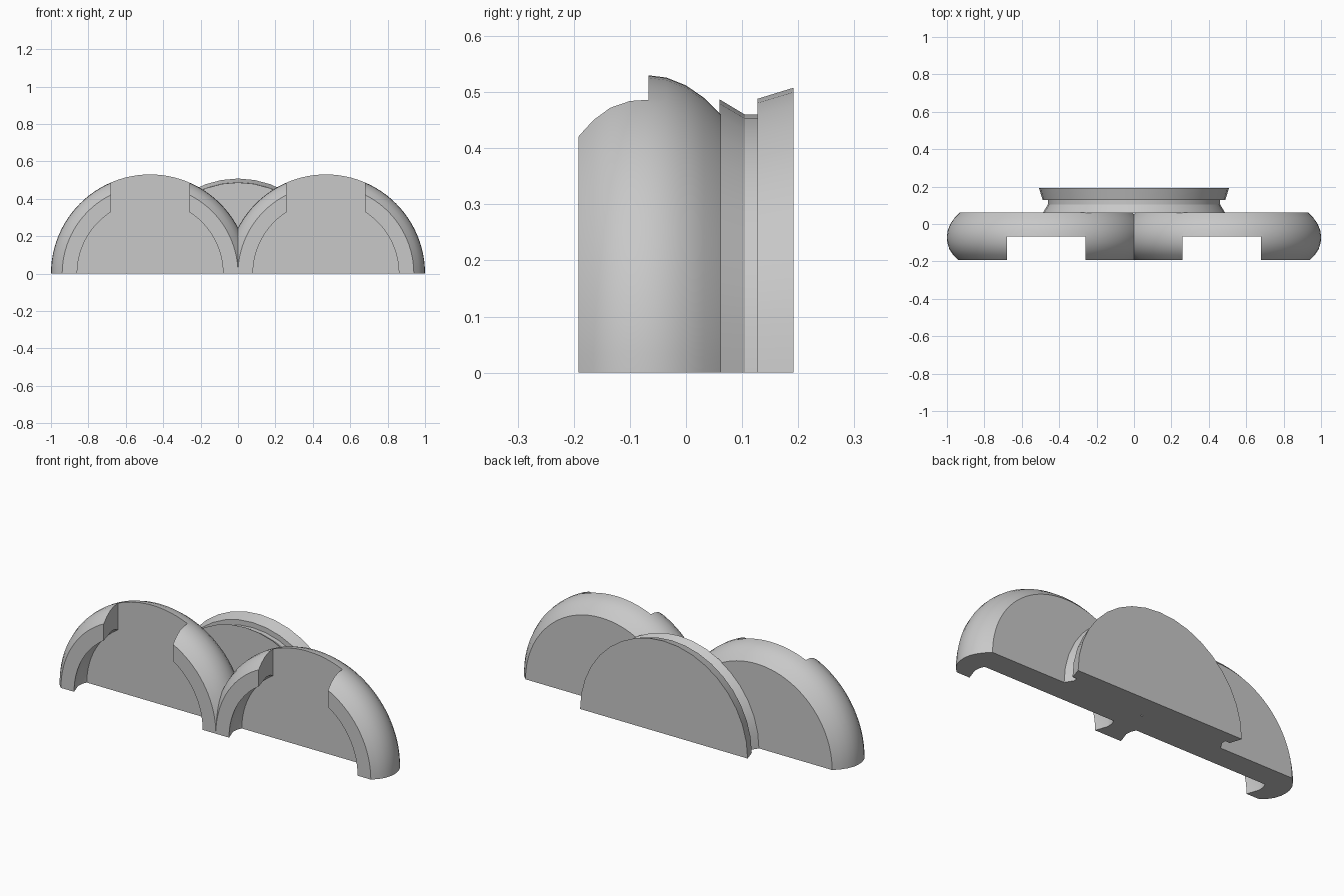
import bpy, bmesh, math

cube = bpy.data.objects.get("Cube")
if cube:
    bpy.data.objects.remove(cube, do_unlink=True)

# Single material
grey = bpy.data.materials.new("light_grey")
grey.use_nodes = True
colour = (0.58, 0.58, 0.58, 1)
grey.diffuse_color = colour
grey.node_tree.nodes["Principled BSDF"].inputs["Base Color"].default_value = colour


def add_object(name, bm):
    bmesh.ops.recalc_face_normals(bm, faces=bm.faces)
    mesh = bpy.data.meshes.new(name)
    bm.to_mesh(mesh)
    bm.free()
    mesh.materials.append(grey)
    obj = bpy.data.objects.new(name, mesh)
    bpy.context.collection.objects.link(obj)
    return obj


def half_turned(name, profile, centre_x, steps):
    """Spin a (radius, y) profile half a turn about the y axis, closed flat at z = 0."""
    bm = bmesh.new()
    verts = [bm.verts.new((centre_x + r, y, 0)) for r, y in profile]
    edges = [bm.edges.new(pair) for pair in zip(verts, verts[1:])]
    bmesh.ops.spin(bm, geom=verts + edges, cent=(centre_x, 0, 0),
                   axis=(0, -1, 0), angle=math.pi, steps=steps)
    bmesh.ops.remove_doubles(bm, verts=bm.verts, dist=0.0005)
    bmesh.ops.holes_fill(bm, edges=bm.edges, sides=0)
    return add_object(name, bm)


def activate(obj):
    bpy.ops.object.select_all(action='DESELECT')
    obj.select_set(True)
    bpy.context.view_layer.objects.active = obj


CENTRE = 0.47
FLOOR_Y = -0.067

# Twin half dishes: recessed floor, undercut lip, rounded rim, flat back
dish_profile = [
    (0, FLOOR_Y), (0.4, FLOOR_Y), (0.41, -0.09), (0.413, -0.125), (0.39, -0.192),
    (0.47, -0.192), (0.497, -0.165), (0.517, -0.135), (0.528, -0.1), (0.53, FLOOR_Y),
    (0.526, -0.035), (0.512, 0), (0.49, 0.032), (0.46, 0.062), (0, 0.062),
]
dishes = half_turned("twin_dishes", dish_profile, CENTRE, 48)

# Notch through the top of the lip
bm = bmesh.new()
bmesh.ops.create_cube(bm, size=1)
bmesh.ops.scale(bm, vec=(0.42, 0.3, 0.8), verts=bm.verts)
bmesh.ops.translate(bm, vec=(CENTRE, FLOOR_Y - 0.15, 0.5), verts=bm.verts)
cutter = add_object("notch_cutter", bm)
cutter.hide_render = True

activate(dishes)
cut = dishes.modifiers.new("notch", 'BOOLEAN')
cut.operation = 'DIFFERENCE'
cut.solver = 'EXACT'
cut.object = cutter

# Second dish, joined along the centre plane
mirror = dishes.modifiers.new("mirror", 'MIRROR')
mirror.use_axis[0] = True
mirror.use_bisect_axis[0] = True
for modifier in ("notch", "mirror"):
    bpy.ops.object.modifier_apply(modifier=modifier)
bpy.data.objects.remove(cutter, do_unlink=True)

# Rear mounting disc with a waisted neck
mount_profile = [
    (0, 0.06), (0.487, 0.06), (0.46, 0.105), (0.46, 0.127),
    (0.488, 0.127), (0.508, 0.192), (0, 0.192),
]
mount = half_turned("rear_mount", mount_profile, 0, 18)

for obj in (dishes, mount):
    activate(obj)
    bpy.ops.object.shade_smooth_by_angle(angle=math.radians(28))
